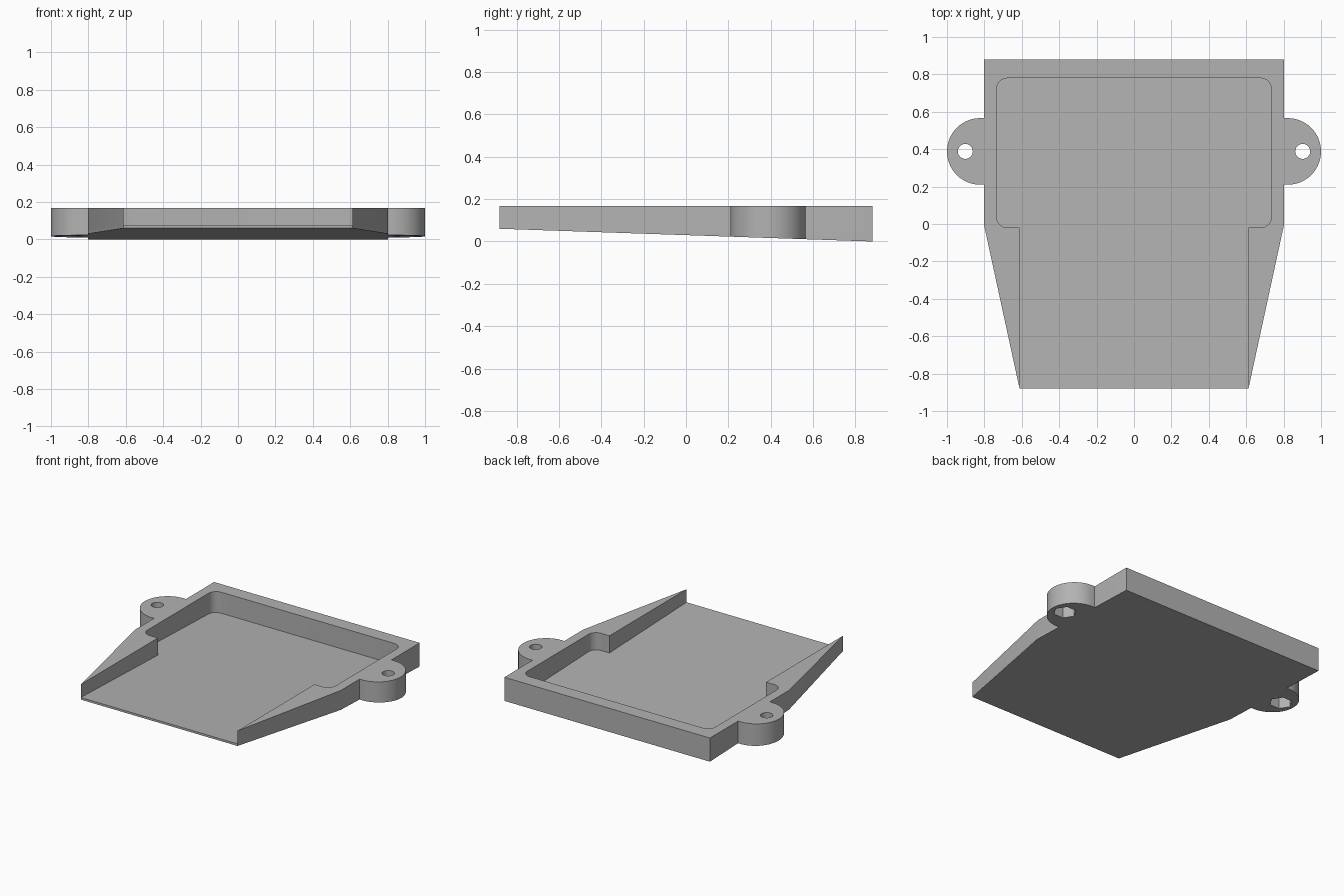
import bpy, bmesh
from math import sin, cos, pi, radians

cube = bpy.data.objects.get("Cube")
if cube:
    bpy.data.objects.remove(cube, do_unlink=True)

TOP, FLOOR = 0.167, 0.015
BACK, FRONT = 0.88, -0.88

grey = bpy.data.materials.new("plain grey")
grey.use_nodes = True
grey.diffuse_color = (0.45, 0.45, 0.45, 1)
grey.node_tree.nodes["Principled BSDF"].inputs["Base Color"].default_value = grey.diffuse_color


def underside(y):
    """Height of the sloping base at y."""
    return 0.06 * (BACK - y) / (BACK - FRONT)


def arc(cx, cy, r, start, end, steps):
    angles = [radians(start + (end - start) * i / steps) for i in range(steps + 1)]
    return [(cx + r * cos(a), cy + r * sin(a)) for a in angles]


def prism(name, outline, bottom, top):
    """Extrude an outline between two heights given as functions of y."""
    bm = bmesh.new()
    low = [bm.verts.new((x, y, bottom(y))) for x, y in outline]
    high = [bm.verts.new((x, y, top(y))) for x, y in outline]
    bm.faces.new(low)
    bm.faces.new(high)
    for i in range(len(outline)):
        j = (i + 1) % len(outline)
        bm.faces.new((low[i], low[j], high[j], high[i]))
    bmesh.ops.recalc_face_normals(bm, faces=bm.faces[:])
    mesh = bpy.data.meshes.new(name)
    bm.to_mesh(mesh)
    bm.free()
    mesh.materials.append(grey)
    obj = bpy.data.objects.new(name, mesh)
    bpy.context.collection.objects.link(obj)
    return obj


def activate(obj):
    bpy.ops.object.select_all(action='DESELECT')
    obj.select_set(True)
    bpy.context.view_layer.objects.active = obj


def cut(obj, cutter):
    cutter.hide_render = True
    activate(obj)
    mod = obj.modifiers.new("cut", 'BOOLEAN')
    mod.operation = 'DIFFERENCE'
    mod.solver = 'EXACT'
    mod.object = cutter
    bpy.ops.object.modifier_apply(modifier=mod.name)
    bpy.data.objects.remove(cutter, do_unlink=True)


def smooth(obj):
    activate(obj)
    bpy.ops.object.shade_smooth_by_angle(angle=radians(30))


def mirrored(points):
    return [(-x, y) for x, y in reversed(points)]


# Sloping floor plate
outer = [(0.612, FRONT), (0.803, 0), (0.803, BACK)]
prism("floor_plate", outer + mirrored(outer),
      underside, lambda y: underside(y) + FLOOR)

# Surrounding wall, open at the front, with a rounded pocket inside
R = 0.06
inner = (arc(0.735 - R, 0.78 - R, R, 90, 0, 8)
         + arc(0.735 - R, -0.02 + R, R, 0, -90, 8)
         + [(0.612, -0.02)])
wall = prism("surrounding_wall",
             outer + mirrored(outer) + mirrored(inner) + inner,
             lambda y: underside(y) + FLOOR, lambda y: TOP)
smooth(wall)

# Mounting lugs with a screw hole and a hexagonal nut recess
LUG_Y, LUG_R, HOLE_X = 0.388, 0.178, 0.902
for name, s in (("left_lug", 1), ("right_lug", -1)):
    shape = ([(0.803, LUG_Y - LUG_R)]
             + arc(1 - LUG_R, LUG_Y, LUG_R, -90, 90, 32)
             + [(0.803, LUG_Y + LUG_R)])
    lug = prism(name, [(s * x, y) for x, y in shape], underside, lambda y: TOP)
    cut(lug, prism("hole_cutter", arc(s * HOLE_X, LUG_Y, 0.04, 0, 345, 23),
                   lambda y: -0.1, lambda y: 0.3))
    cut(lug, prism("nut_cutter", arc(s * HOLE_X, LUG_Y, 0.075, 0, 300, 5),
                   lambda y: -0.1, lambda y: 0.1))
    smooth(lug)
